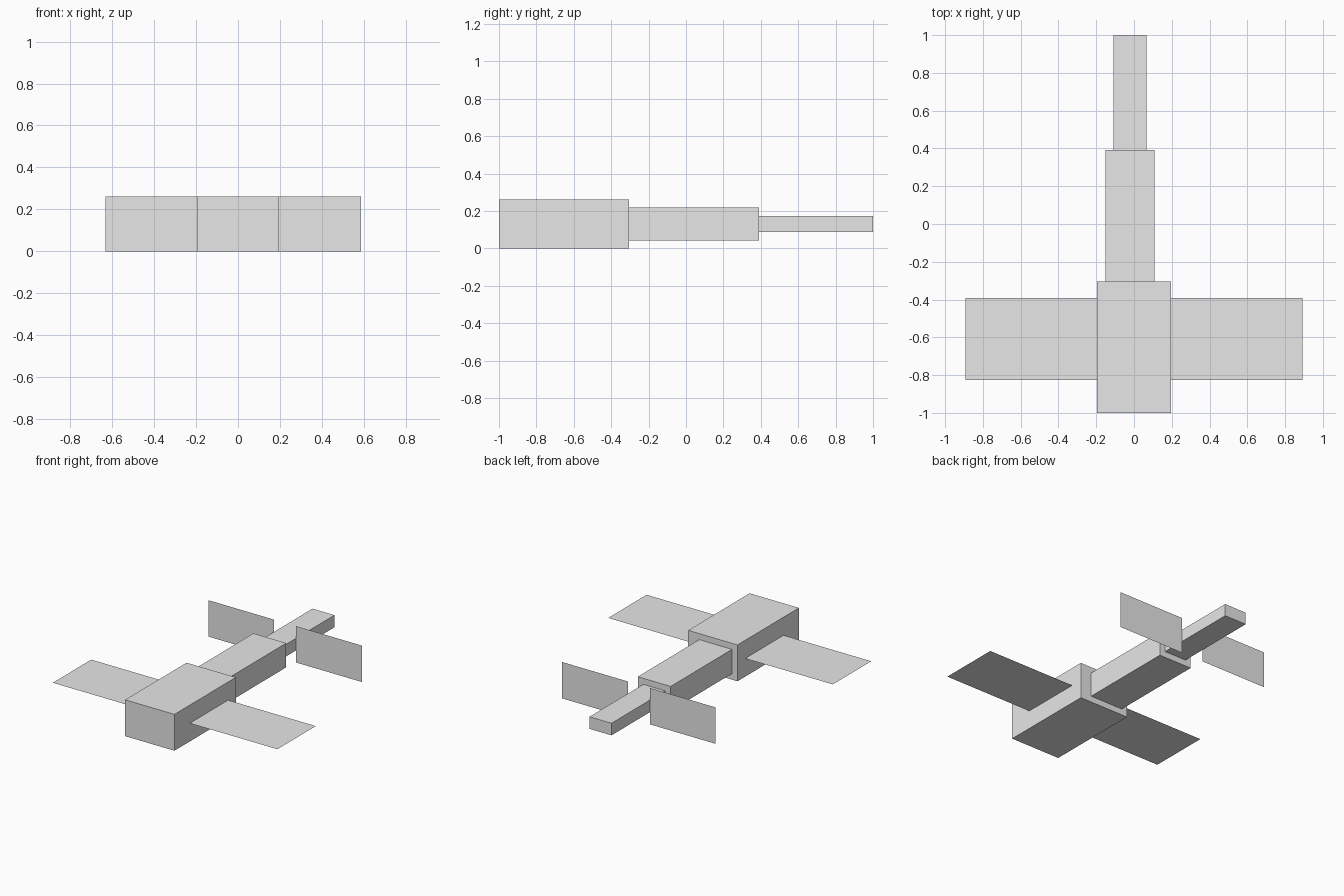
import bpy

if "Cube" in bpy.data.objects:
    bpy.data.objects.remove(bpy.data.objects["Cube"])

U = 2 / 46                      # design module: total length is 46 modules

grey = bpy.data.materials.new("light_grey")
grey.diffuse_color = (0.8, 0.8, 0.8, 1)
grey.use_nodes = True
grey.node_tree.nodes["Principled BSDF"].inputs["Base Color"].default_value = grey.diffuse_color


def to_world(x, y, z):
    """Module coordinates (x from centre, y from nose, z from ground) to units."""
    return x * U, -1 + y * U, z * U


def add_object(name, verts, faces):
    mesh = bpy.data.meshes.new(name)
    mesh.from_pydata([to_world(*v) for v in verts], [], faces)
    mesh.materials.append(grey)
    obj = bpy.data.objects.new(name, mesh)
    bpy.context.collection.objects.link(obj)


def box(name, x, y, z):
    verts = [(a, b, c) for c in z for a, b in
             ((x[0], y[0]), (x[1], y[0]), (x[1], y[1]), (x[0], y[1]))]
    sides = [(i, (i + 1) % 4, (i + 1) % 4 + 4, i + 4) for i in range(4)]
    add_object(name, verts, [(3, 2, 1, 0), (4, 5, 6, 7)] + sides)


def wing(name, x, y, z):
    add_object(name, [(x[0], y[0], z), (x[1], y[0], z),
                      (x[1], y[1], z), (x[0], y[1], z)], [(0, 1, 2, 3)])


def fin(name, x, y, z):
    add_object(name, [(x[0], y, z[0]), (x[1], y, z[0]),
                      (x[1], y, z[1]), (x[0], y, z[1])], [(0, 1, 2, 3)])


# Stepped body, each section one module further in on the left
box("body", (-4.5, 4.5), (0, 16), (0, 6))
box("tail_base", (-3.5, 2.5), (16, 32), (1, 5))
box("tail_tip", (-2.5, 1.5), (32, 46), (2, 4))

# Thin horizontal wings at mid height of the body
wing("left_wing", (-20.5, -4.5), (4, 14), 3)
wing("right_wing", (4.5, 20.5), (4, 14), 3)

# Thin upright fins beside the tail tip
fin("left_tail_fin", (-14.5, -2.5), 36, (0, 6))
fin("right_tail_fin", (1.5, 13.5), 36, (0, 6))
